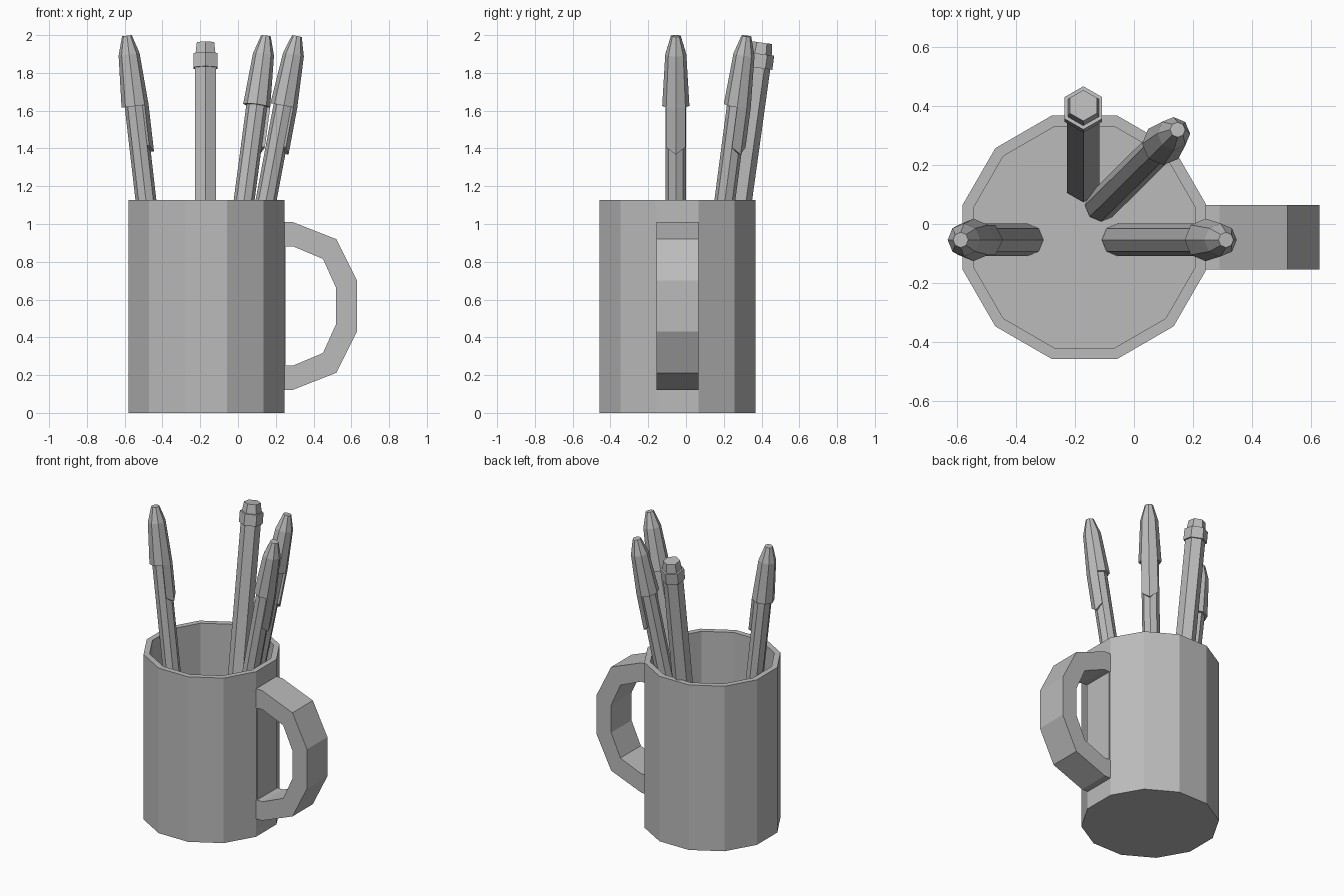
import bpy, bmesh, math
from mathutils import Vector, Matrix

cube = bpy.data.objects.get("Cube")
if cube:
    bpy.data.objects.remove(cube, do_unlink=True)

GREY = 0.5
grey = bpy.data.materials.new("plain_grey")
grey.use_nodes = True
grey.diffuse_color = (GREY, GREY, GREY, 1)
grey.node_tree.nodes["Principled BSDF"].inputs["Base Color"].default_value = (GREY, GREY, GREY, 1)


def finish(name, bm, matrix=None):
    bmesh.ops.recalc_face_normals(bm, faces=bm.faces)
    mesh = bpy.data.meshes.new(name)
    bm.to_mesh(mesh)
    bm.free()
    mesh.materials.append(grey)
    obj = bpy.data.objects.new(name, mesh)
    bpy.context.collection.objects.link(obj)
    if matrix:
        obj.matrix_world = matrix
    return obj


def bridge(bm, a, b, closed=True):
    n = len(a)
    for i in range(n if closed else n - 1):
        j = (i + 1) % n
        bm.faces.new((a[i], a[j], b[j], b[i]))


def turned(name, profile, sides, phase, matrix):
    """Faceted turned solid from (radius, height) pairs, capped at both ends."""
    bm = bmesh.new()
    rings = []
    for r, z in profile:
        angles = [phase + math.tau * i / sides for i in range(sides)]
        rings.append([bm.verts.new((r * math.cos(a), r * math.sin(a), z)) for a in angles])
    for a, b in zip(rings, rings[1:]):
        bridge(bm, a, b)
    bm.faces.new(rings[0])
    bm.faces.new(rings[-1])
    return finish(name, bm, matrix)


def leaning(bottom, top, roll=0):
    """Placement matrix and length of a stick running from bottom to top."""
    base, axis = Vector(bottom), Vector(top) - Vector(bottom)
    tilt = Vector((0, 0, 1)).rotation_difference(axis).to_matrix().to_4x4()
    return Matrix.Translation(base) @ tilt @ Matrix.Rotation(roll, 4, "Z"), axis.length


# Mug: hollow twelve-sided cup with flats facing the axes
MUG_X, MUG_Y = -0.168, -0.045
FLAT = math.cos(math.pi / 12)
OUTER, INNER = 0.413 / FLAT, 0.376 / FLAT
turned("mug", [(OUTER, 0), (OUTER, 1.127), (INNER, 1.127), (INNER, 0.04)],
       12, math.pi / 12, Matrix.Translation((MUG_X, MUG_Y, 0)))

# Handle: faceted band, upper half profile mirrored about its middle height
MID = 0.566
outer = [(0.235, 1.01), (0.29, 1.01), (0.52, 0.92), (0.63, 0.70)]
inner = [(0.235, 0.88), (0.295, 0.88), (0.45, 0.815), (0.52, 0.66)]
bm = bmesh.new()
strips = []
for half in (outer, inner):
    path = half + [(x, 2 * MID - z) for x, z in reversed(half)]
    for side in (-0.11, 0.11):
        strips.append([bm.verts.new((x, MUG_Y + side, z)) for x, z in path])
of, ob, inf, inb = strips
for a, b in ((of, ob), (ob, inb), (inb, inf), (inf, of)):
    bridge(bm, a, b, closed=False)
for k in (0, -1):
    bm.faces.new((of[k], ob[k], inb[k], inf[k]))
finish("handle", bm)

# Thin plate between the handle ends
bm = bmesh.new()
bmesh.ops.create_cube(bm, size=1, matrix=Matrix.Translation((0.248, MUG_Y, MID))
                      @ Matrix.Diagonal((0.008, 0.21, 0.64, 1)))
finish("handle_plate", bm)


# Pens: eight-sided barrel, tapered cap and a pointed clip
def pen(name, bottom, top, roll):
    m, length = leaning(bottom, top, roll)
    rim = length - 0.375
    turned(name + "_barrel", [(0.055, 0), (0.055, rim + 0.02)], 8, 0, m)
    turned(name + "_cap", [(0.072, rim), (0.056, length - 0.1), (0.026, length)], 8, 0, m)
    bm = bmesh.new()
    loops = []
    for r, drop in ((0.072, None), (0.072, 0.215), (0.048, 0.215), (0.048, None)):
        loop = []
        for k in (-1, 0, 1):
            z = rim if drop is None else rim - drop - (0.035 if k == 0 else 0)
            a = k * math.pi / 4
            loop.append(bm.verts.new((r * math.cos(a), r * math.sin(a), z)))
        loops.append(loop)
    for i in range(4):
        bridge(bm, loops[i], loops[(i + 1) % 4], closed=False)
    for k in (0, -1):
        bm.faces.new([loop[k] for loop in loops])
    finish(name + "_clip", bm, m)


pen("left_pen", (-0.362, -0.054, 0.04), (-0.588, -0.054, 1.997), 0)
pen("right_pen", (-0.055, -0.054, 0.04), (0.312, -0.054, 1.995), 0)
pen("back_pen", (-0.112, 0.063, 0.04), (0.148, 0.32, 1.995), math.pi / 4)

# Pencil: six-sided body, collar and eraser
m, length = leaning((-0.172, 0.137, 0.045), (-0.172, 0.402, 1.96))
turned("pencil_body", [(0.063, 0), (0.063, length - 0.1)], 6, math.pi / 6, m)
turned("pencil_collar", [(0.074, length - 0.135), (0.074, length - 0.06)], 6, math.pi / 6, m)
turned("pencil_eraser", [(0.062, length - 0.07), (0.053, length)], 6, math.pi / 6, m)
